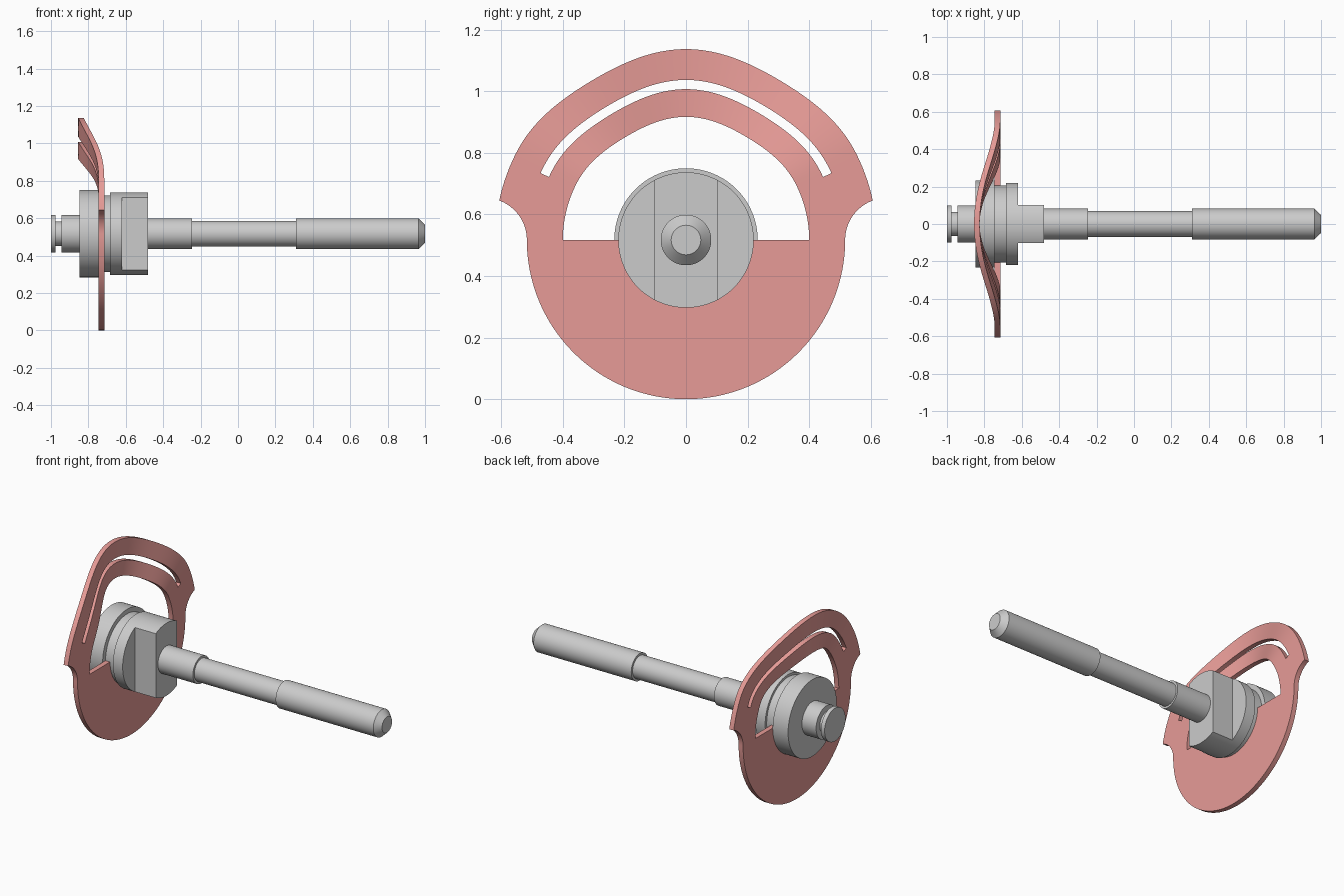
import bpy, bmesh, math

if "Cube" in bpy.data.objects:
    bpy.data.objects.remove(bpy.data.objects["Cube"])

ZC = 0.517          # height of the shaft axis
SEG = 96


def finish(name, bm, color=None):
    bmesh.ops.remove_doubles(bm, verts=bm.verts, dist=1e-5)
    bmesh.ops.recalc_face_normals(bm, faces=bm.faces)
    me = bpy.data.meshes.new(name)
    bm.to_mesh(me)
    bm.free()
    ob = bpy.data.objects.new(name, me)
    bpy.context.collection.objects.link(ob)
    if color:
        mat = bpy.data.materials.new(name + "_paint")
        mat.diffuse_color = color
        mat.use_nodes = True
        mat.node_tree.nodes["Principled BSDF"].inputs["Base Color"].default_value = mat.diffuse_color
        me.materials.append(mat)
    bpy.ops.object.select_all(action='DESELECT')
    ob.select_set(True)
    bpy.context.view_layer.objects.active = ob
    bpy.ops.object.shade_smooth_by_angle(angle=math.radians(30))
    return ob


def lathe(name, profile):
    """Closed turned part from (x, radius) points along the shaft axis."""
    bm = bmesh.new()
    rings = [[bm.verts.new((x, r * math.sin(2 * math.pi * i / SEG),
                            ZC + r * math.cos(2 * math.pi * i / SEG)))
              for i in range(SEG)] for x, r in profile]
    for a, b in zip(rings, rings[1:]):
        for i in range(SEG):
            j = (i + 1) % SEG
            bm.faces.new((a[i], a[j], b[j], b[i]))
    bm.faces.new(rings[0])
    bm.faces.new(rings[-1])
    return finish(name, bm)


# Hub: grooved stub, flange, plate seat, collar
lathe("hub", [(-1, .10), (-.975, .10), (-.975, .065), (-.943, .065), (-.943, .10),
              (-.848, .10), (-.848, .233), (-.745, .233), (-.745, .205),
              (-.685, .205), (-.685, .22), (-.62, .22)])

# Long stepped spindle with chamfered tip
lathe("spindle", [(-.48, .082), (-.245, .082), (-.245, .069), (.31, .069),
                  (.31, .082), (.965, .082), (1, .048)])

# Wrench head: round collar cut by two flats
bm = bmesh.new()
half = math.asin(.102 / .22)
arc = [-half + 2 * half * i / 20 for i in range(21)]
outline = [(.22 * math.sin(a + k), .22 * math.cos(a + k)) for k in (0, math.pi) for a in arc]
cap = bm.faces.new([bm.verts.new((-.62, y, ZC + z)) for y, z in outline])
ext = bmesh.ops.extrude_face_region(bm, geom=[cap], use_keep_orig=True)
bmesh.ops.translate(bm, vec=(.14, 0, 0),
                    verts=[g for g in ext["geom"] if isinstance(g, bmesh.types.BMVert)])
finish("wrench_head", bm)

# Plate: polar grid, angle measured from straight up, with outer radius per angle
SLOT_END = math.radians(65.3)
CORNER = math.atan2(.606, .128)
columns = [(SLOT_END * i / 40, .62) for i in range(41)]
columns += [(SLOT_END + (CORNER - SLOT_END) * i / 6, .62) for i in range(1, 7)]
for i in range(11, -1, -1):                       # concave side notch
    t = 1.214 * i / 12
    y, z = .6534 - .1366 * math.cos(t), .1366 * math.sin(t)
    columns.append((math.atan2(y, z), math.hypot(y, z)))
columns += [(math.pi / 2 * (1 + i / 40), .517) for i in range(1, 41)]


def plate_point(a, r):
    bend = math.radians(62)
    lift = .11 * .5 * (1 + math.cos(math.pi * a / bend)) if a < bend else 0
    if a < bend:                                  # bending pulls the arc in
        r *= 1 - .03 * math.sin(math.pi * a / bend) ** 2
    return -.745 - lift, r * math.sin(a), ZC + r * math.cos(a)


bm = bmesh.new()
for side in (1, -1):
    for (a0, R0), (a1, R1) in zip(columns, columns[1:]):
        lower = (a0 + a1) / 2 > math.pi / 2
        lev = [[.205, .4, .49, .49 + (R - .49) * .23, R] for R in (R0, R1)]
        for k in range(4):
            if k == 0 and not lower:              # big upper window
                continue
            if k == 2 and a1 <= SLOT_END + 1e-6:  # curved slot
                continue
            pts = [plate_point(a0, lev[0][k]), plate_point(a0, lev[0][k + 1]),
                   plate_point(a1, lev[1][k + 1]), plate_point(a1, lev[1][k])]
            bm.faces.new([bm.verts.new((x, side * y, z)) for x, y, z in pts])
bmesh.ops.remove_doubles(bm, verts=bm.verts, dist=1e-5)
bmesh.ops.recalc_face_normals(bm, faces=bm.faces)
ext = bmesh.ops.extrude_face_region(bm, geom=bm.faces[:], use_keep_orig=True)
bmesh.ops.translate(bm, vec=(.03, 0, 0),
                    verts=[g for g in ext["geom"] if isinstance(g, bmesh.types.BMVert)])
finish("bent_plate", bm, (.8, .33, .31, 1))
